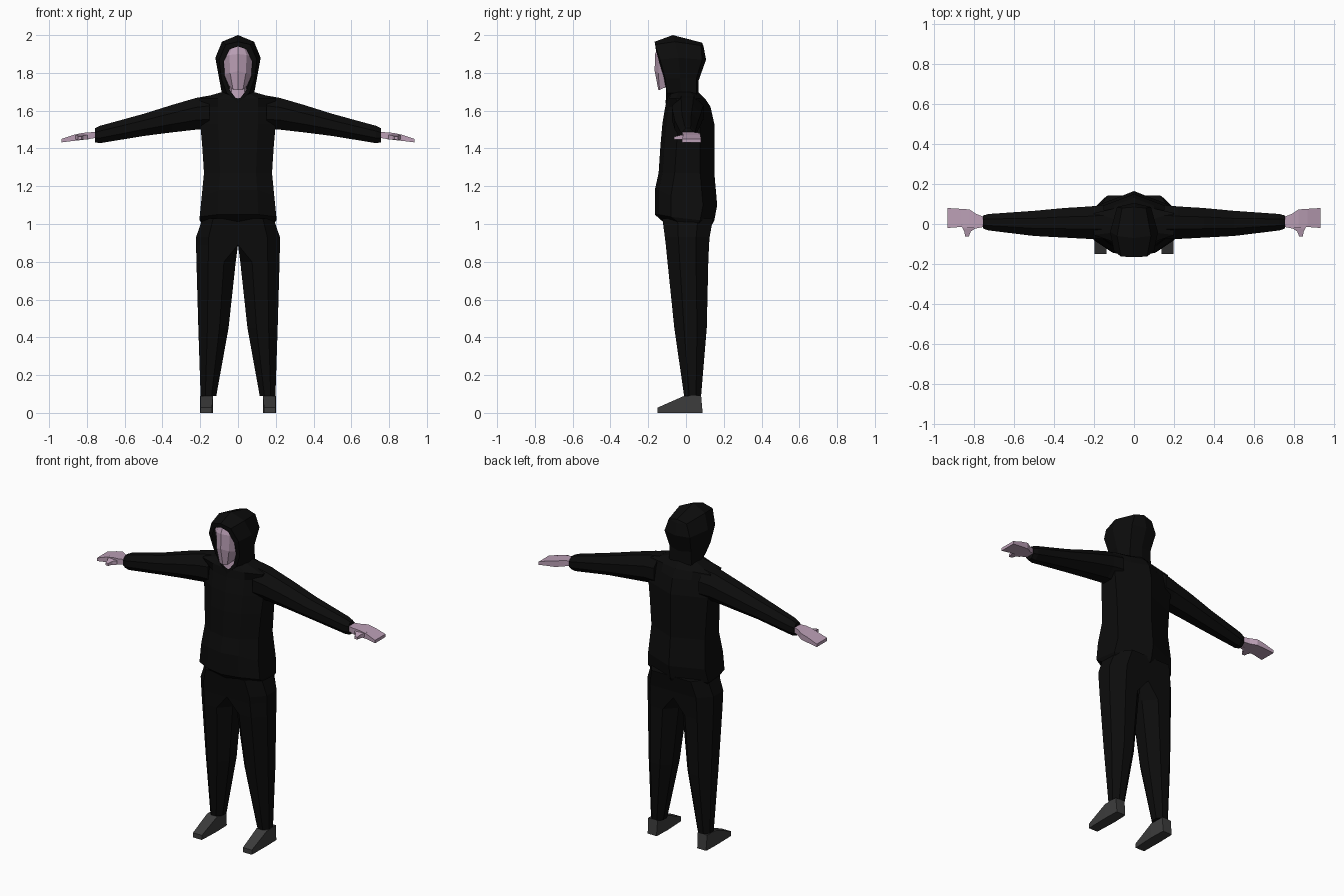
import bpy, bmesh


def material(name, r, g, b):
    m = bpy.data.materials.new(name)
    m.diffuse_color = (r, g, b, 1)
    return m


BLACK = material("black_cloth", 0.0037, 0.0037, 0.0037)
SKIN = material("pale_pink_skin", 0.50, 0.35, 0.47)
GREY = material("dark_grey_shoe", 0.045, 0.045, 0.045)


def loft(name, rings, mat, cap_start=True, cap_end=True):
    """Skin closed rings of equal length, open the x=0 seam and mirror across x."""
    bm = bmesh.new()
    vs = [[bm.verts.new(p) for p in r] for r in rings]
    n = len(rings[0])
    for a, b in zip(vs, vs[1:]):
        for i in range(n):
            j = (i + 1) % n
            bm.faces.new((a[i], a[j], b[j], b[i]))
    if cap_start:
        bm.faces.new(vs[0][::-1])
    if cap_end:
        bm.faces.new(vs[-1])
    bmesh.ops.remove_doubles(bm, verts=bm.verts[:], dist=0.0005)
    bmesh.ops.recalc_face_normals(bm, faces=bm.faces[:])
    seam = [f for f in bm.faces if all(abs(v.co.x) < 1e-4 for v in f.verts)]
    bmesh.ops.delete(bm, geom=seam, context='FACES')
    me = bpy.data.meshes.new(name)
    bm.to_mesh(me)
    bm.free()
    me.materials.append(mat)
    ob = bpy.data.objects.new(name, me)
    bpy.context.collection.objects.link(ob)
    mod = ob.modifiers.new("mirror", 'MIRROR')
    mod.use_clip = True
    mod.merge_threshold = 0.0005
    return ob


def oct_ring(a0, a1, b0, b1, k=0.3):
    """Chamfered rectangle in two coordinates."""
    p, q = (a1 - a0) * k, (b1 - b0) * k
    return [(a0 + p, b0), (a1 - p, b0), (a1, b0 + q), (a1, b1 - q),
            (a1 - p, b1), (a0 + p, b1), (a0, b1 - q), (a0, b0 + q)]


# Jacket body: z front, z back, half width, front y, back y
torso = []
for zf, zb, w, yf, yb in [
        (1.01, 1.00, 0.19, -0.12, 0.14), (1.05, 1.02, 0.203, -0.165, 0.15),
        (1.18, 1.10, 0.192, -0.165, 0.165), (1.27, 1.27, 0.18, -0.145, 0.15),
        (1.42, 1.42, 0.19, -0.135, 0.15), (1.53, 1.53, 0.20, -0.125, 0.15),
        (1.62, 1.62, 0.20, -0.11, 0.13), (1.665, 1.665, 0.20, -0.10, 0.10),
        (1.70, 1.70, 0.08, -0.085, 0.065)]:
    top = zf > 1.64
    f, b = (0.045, 0.045) if top else (0.085, 0.075)
    torso.append([(0, yf, zf), (w * 0.53, yf + f * 0.25, zf),
                  (w, yf + f, zf * 0.6 + zb * 0.4), (w, yb - b, zb),
                  (w * 0.5, yb - b * 0.5, zb), (0, yb, zb)])
loft("jacket_body", torso, BLACK)

# Sleeves: x, y range, z range
sleeve = [(0.15, -0.075, 0.095, 1.50, 1.68), (0.22, -0.075, 0.088, 1.50, 1.668),
          (0.35, -0.068, 0.08, 1.485, 1.63), (0.50, -0.06, 0.066, 1.466, 1.583),
          (0.73, -0.032, 0.05, 1.428, 1.52), (0.757, -0.022, 0.042, 1.432, 1.507)]
loft("sleeve", [[(x, y, z) for y, z in oct_ring(*r)] for x, *r in sleeve], BLACK)

# Trousers: z, x range, y range
leg = [(0.09, 0.115, 0.198, -0.01, 0.08), (0.45, 0.05, 0.21, -0.062, 0.11),
       (0.80, 0.012, 0.22, -0.098, 0.118), (0.89, 0.0, 0.222, -0.107, 0.122),
       (0.93, 0.0, 0.222, -0.112, 0.125), (1.03, 0.0, 0.188, -0.125, 0.143)]
legs = []
for z, *r in leg:
    ring = [(x, y, z) for x, y in oct_ring(*r)]
    if z > 0.85:  # join both halves above the crotch
        ring = [(0 if i in (0, 5) else x, y, z) for i, (x, y, z) in enumerate(ring)]
    legs.append(ring)
loft("trouser_leg", legs, BLACK)

# Shoes: y, x range, top height
shoe = [(-0.15, 0.138, 0.198, 0.028), (-0.01, 0.132, 0.20, 0.09),
        (0.08, 0.135, 0.198, 0.092), (0.088, 0.137, 0.196, 0.0)]
loft("shoe", [[(a, y, 0), (b, y, 0), (b, y, h), (a, y, h)] for y, a, b, h in shoe], GREY)

# Hands: x, y range, z range
hand = [(0.74, -0.012, 0.032, 1.458, 1.488), (0.79, -0.022, 0.05, 1.450, 1.485),
        (0.825, -0.02, 0.073, 1.445, 1.482), (0.87, -0.015, 0.076, 1.440, 1.472),
        (0.935, -0.02, 0.08, 1.432, 1.450)]
loft("hand", [[(x, a, c), (x, b, c), (x, b, d), (x, a, d)] for x, a, b, c, d in hand], SKIN)

# Thumbs: y, x range, z range
thumb = [(0.0, 0.785, 0.868, 1.450, 1.475), (-0.026, 0.80, 0.856, 1.447, 1.471),
         (-0.038, 0.818, 0.85, 1.447, 1.468), (-0.063, 0.828, 0.846, 1.447, 1.462)]
loft("thumb", [[(a, y, c), (b, y, c), (b, y, d), (a, y, d)] for y, a, b, c, d in thumb], SKIN)

# Hood: arches from crown to throat, running from the opening to the back ridge
hood = [
    [(0, -0.162, 1.94), (0.045, -0.16, 1.925), (0.075, -0.143, 1.86),
     (0.07, -0.118, 1.78), (0.045, -0.105, 1.71), (0, -0.105, 1.65)],
    [(0, -0.166, 1.965), (0.065, -0.163, 1.95), (0.10, -0.137, 1.87),
     (0.088, -0.11, 1.77), (0.06, -0.10, 1.695), (0, -0.108, 1.638)],
    [(0, -0.07, 2.0), (0.085, -0.06, 1.965), (0.12, -0.04, 1.88),
     (0.10, -0.03, 1.77), (0.085, -0.02, 1.69), (0, -0.02, 1.64)],
    [(0, 0.085, 1.96), (0.06, 0.08, 1.945), (0.085, 0.085, 1.87),
     (0.072, 0.055, 1.77), (0.075, 0.055, 1.69), (0, 0.05, 1.65)],
    [(0, 0.085, 1.96), (0, 0.093, 1.94), (0, 0.106, 1.87),
     (0, 0.067, 1.76), (0, 0.067, 1.69), (0, 0.05, 1.65)]]
loft("hood", hood, BLACK, False, False)

# Face: brow, eye, cheek, chin and jaw levels, from centre line to the back of the cheek
face = [
    [(0, -0.145, 1.945), (0.03, -0.14, 1.94), (0.055, -0.11, 1.94), (0, -0.08, 1.95)],
    [(0, -0.164, 1.90), (0.045, -0.145, 1.895), (0.082, -0.105, 1.885), (0, -0.07, 1.89)],
    [(0, -0.166, 1.81), (0.042, -0.147, 1.80), (0.074, -0.095, 1.79), (0, -0.07, 1.80)],
    [(0, -0.146, 1.708), (0.026, -0.14, 1.71), (0.05, -0.09, 1.735), (0, -0.07, 1.74)]]
loft("face", face, SKIN)

# Neck
loft("neck", [[(0, y, z), (0.035, y + 0.008, z), (0.045, 0.0, z), (0, 0.02, z)]
              for z, y in ((1.64, -0.103), (1.75, -0.09))], SKIN)
